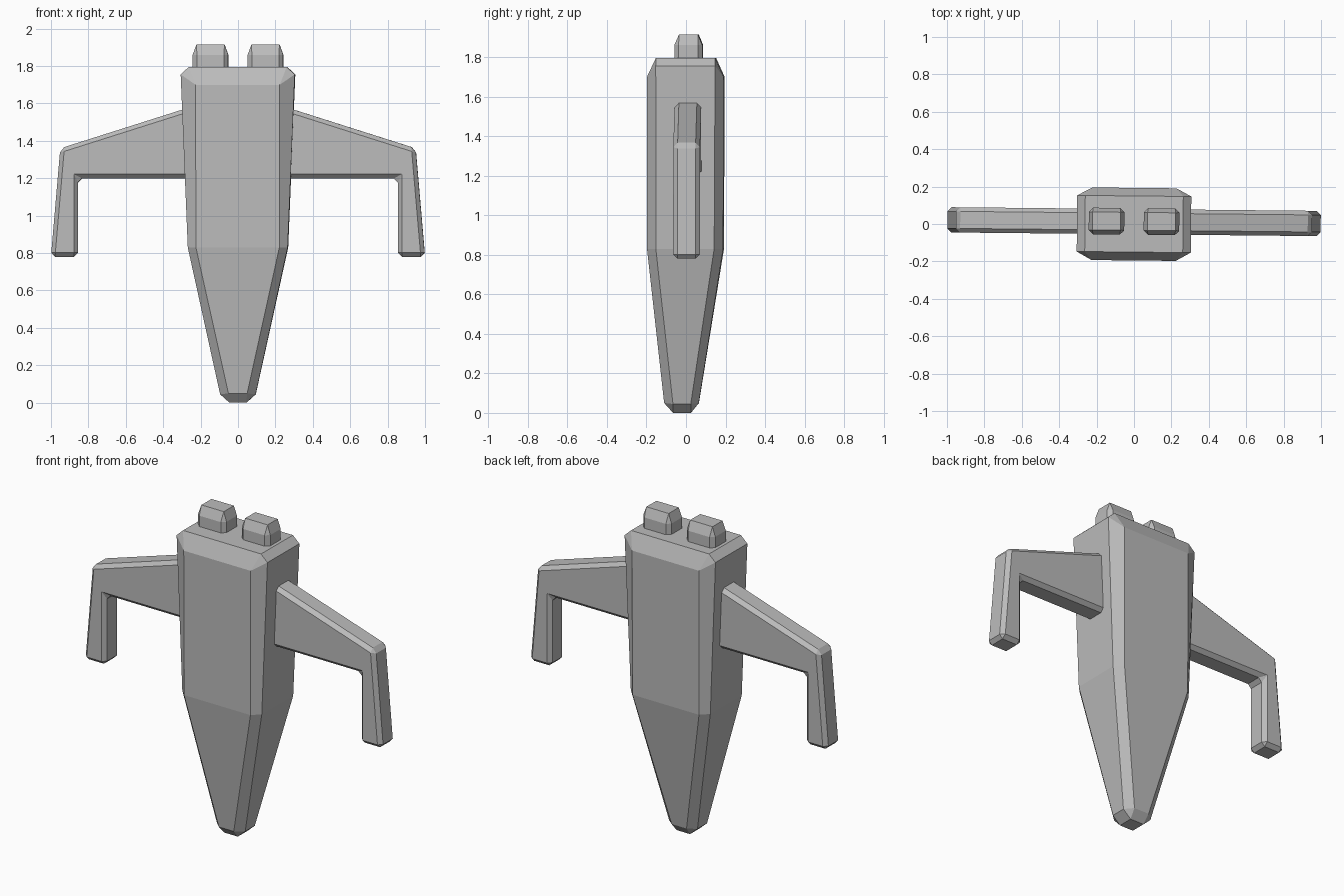
import bpy, bmesh

cube = bpy.data.objects.get("Cube")
if cube:
    bpy.data.objects.remove(cube, do_unlink=True)

grey = bpy.data.materials.new("hull_grey")
grey.use_nodes = True
grey.diffuse_color = (0.5, 0.5, 0.5, 1)
grey.node_tree.nodes["Principled BSDF"].inputs["Base Color"].default_value = (0.5, 0.5, 0.5, 1)
YAW = -0.01  # the whole craft is turned very slightly


def make_object(name, bm):
    bmesh.ops.recalc_face_normals(bm, faces=bm.faces)
    mesh = bpy.data.meshes.new(name)
    bm.to_mesh(mesh)
    bm.free()
    mesh.materials.append(grey)
    obj = bpy.data.objects.new(name, mesh)
    bpy.context.collection.objects.link(obj)
    obj.rotation_euler.z = YAW
    return obj


def cap_ring(bm, hx, y0, y1, z, cx=0):
    """Rectangle closing one end of a chamfered block."""
    return [bm.verts.new((cx + x, y, z))
            for x, y in ((-hx, y0), (hx, y0), (hx, y1), (-hx, y1))]


def section(bm, hx, fx, y0, y1, f0, f1, z_front, z_side, cx=0):
    """Rectangle with cut corners: hx, y0, y1 outside; fx, f0, f1 flat extents."""
    pts = ((-fx, y0, z_front), (fx, y0, z_front), (hx, f0, z_side), (hx, f1, z_side),
           (fx, y1, z_front), (-fx, y1, z_front), (-hx, f1, z_side), (-hx, f0, z_side))
    return [bm.verts.new((cx + x, y, z)) for x, y, z in pts]


def bridge(bm, a, b):
    for i in range(8):
        j = (i + 1) % 8
        bm.faces.new((a[i], a[j], b[j], b[i]))


def close_end(bm, ring, cap):
    """Four sloping sides, four corner triangles and the flat end."""
    bm.faces.new(cap)
    for i in range(4):
        a, b = cap[i], cap[(i + 1) % 4]
        bm.faces.new((ring[2 * i], ring[2 * i + 1], b, a))
        bm.faces.new((ring[2 * i + 1], ring[(2 * i + 2) % 8], b))


# Fuselage: narrow nose at the bottom, blunt tail at the top
bm = bmesh.new()
rings = [section(bm, *s) for s in (
    (0.095, 0.05, -0.11, 0.065, -0.065, 0.025, 0.05, 0.045),
    (0.267, 0.223, -0.195, 0.19, -0.15, 0.145, 0.83, 0.83),
    (0.305, 0.225, -0.195, 0.193, -0.15, 0.15, 1.70, 1.755))]
for a, b in zip(rings, rings[1:]):
    bridge(bm, a, b)
close_end(bm, rings[0], cap_ring(bm, 0.045, -0.065, 0.025, 0))
close_end(bm, rings[-1], cap_ring(bm, 0.262, -0.15, 0.15, 1.795))
make_object("fuselage", bm)

# Engine blocks and swept wings, one of each per side
WING = ((0.2, 1.598), (0.95, 1.36), (1.0, 0.78), (0.855, 0.78), (0.855, 1.2), (0.2, 1.2))
for side, sx in (("left", 1), ("right", -1)):
    bm = bmesh.new()
    cx = 0.147 * sx
    low, high = [section(bm, 0.095, 0.072, -0.057, 0.085, -0.035, 0.063, z, z, cx)
                 for z in (1.76, 1.86)]
    bridge(bm, low, high)
    bm.faces.new(low)
    close_end(bm, high, cap_ring(bm, 0.075, -0.033, 0.062, 1.915, cx))
    make_object(side + "_engine", bm)

    bm = bmesh.new()
    front = bm.faces.new([bm.verts.new((sx * x, -0.055, z)) for x, z in WING])
    back = bmesh.ops.extrude_face_region(bm, geom=[front])["geom"]
    bmesh.ops.translate(bm, vec=(0, 0.135, 0),
                        verts=[v for v in back if isinstance(v, bmesh.types.BMVert)])
    wing = make_object(side + "_wing", bm)
    bevel = wing.modifiers.new("edge_chamfer", 'BEVEL')
    bevel.width = 0.022
    bevel.segments = 1
    bevel.limit_method = 'NONE'
